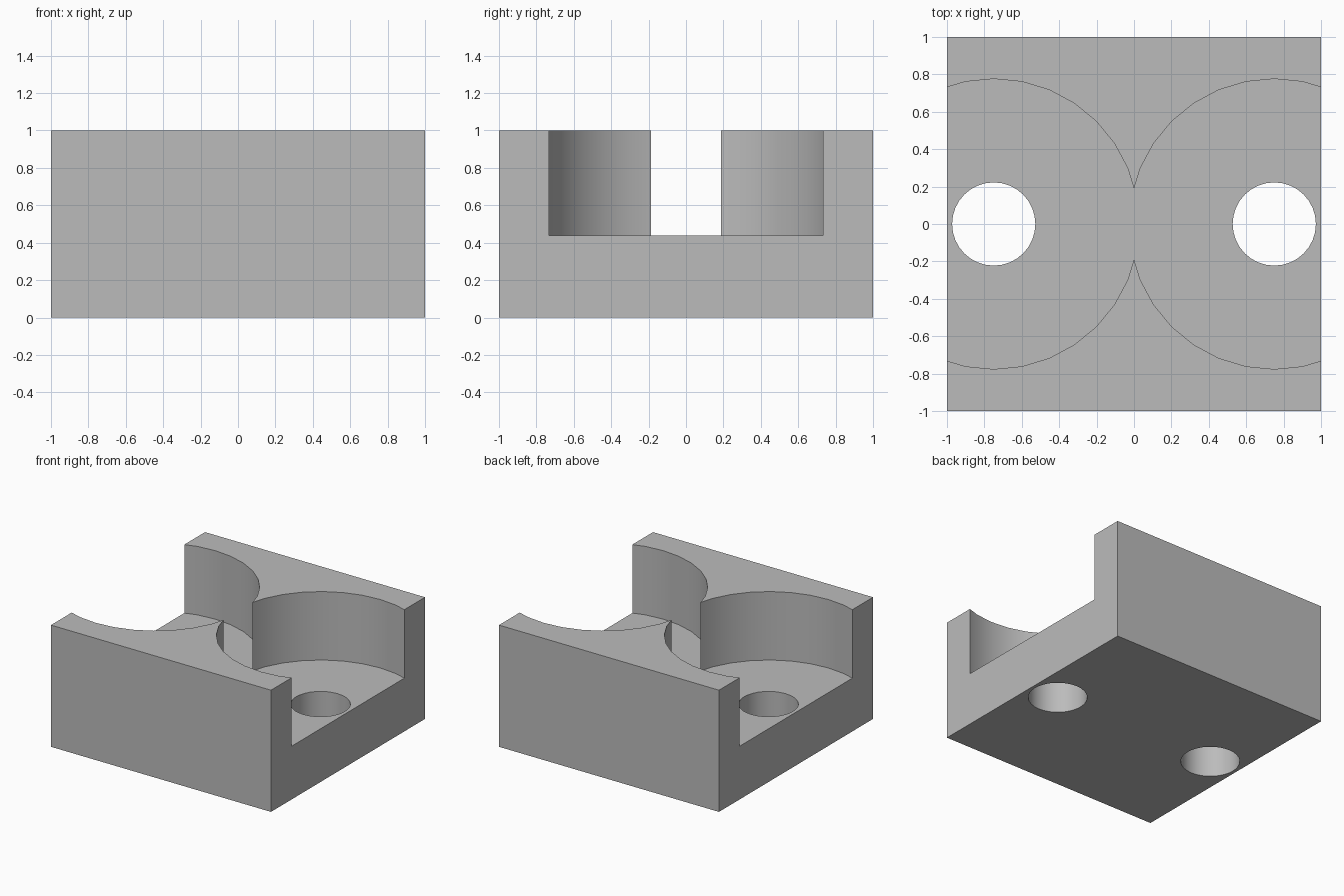
import bpy
from math import radians

default = bpy.data.objects.get("Cube")
if default:
    bpy.data.objects.remove(default, do_unlink=True)

HEIGHT, FLOOR = 1.0, 0.4375
CENTRE_X, POCKET_R, HOLE_R = 0.75, 0.776, 0.2225

# Single plain grey
grey = bpy.data.materials.new("plain_grey")
grey.use_nodes = True
colour = (0.5, 0.5, 0.5, 1)
grey.diffuse_color = colour
grey.node_tree.nodes["Principled BSDF"].inputs["Base Color"].default_value = colour

# Solid block
bpy.ops.mesh.primitive_cube_add(size=2, location=(0, 0, HEIGHT / 2))
block = bpy.context.object
block.name = "holder_block"
block.scale.z = HEIGHT / 2
bpy.ops.object.transform_apply(location=True, rotation=False, scale=True)
block.data.materials.append(grey)


def cut(name, x, radius, bottom, top, sides):
    """Cut an upright cylinder out of the block."""
    bpy.ops.mesh.primitive_cylinder_add(
        vertices=sides, radius=radius, depth=top - bottom,
        location=(x, 0, (top + bottom) / 2))
    cutter = bpy.context.object
    cutter.name = name
    cutter.hide_render = True
    cutter.data.materials.append(grey)
    mod = block.modifiers.new(name, "BOOLEAN")
    mod.operation = "DIFFERENCE"
    mod.solver = "EXACT"
    mod.object = cutter
    bpy.ops.object.select_all(action="DESELECT")
    block.select_set(True)
    bpy.context.view_layer.objects.active = block
    bpy.ops.object.modifier_apply(modifier=mod.name)
    bpy.data.objects.remove(cutter, do_unlink=True)


# Round pockets that open through the sides and meet in the middle
for side in (-1, 1):
    cut("pocket_cutter", side * CENTRE_X, POCKET_R, FLOOR, HEIGHT + 0.5, 32)

# Through holes in the pocket floors
for side in (-1, 1):
    cut("hole_cutter", side * CENTRE_X, HOLE_R, -0.5, HEIGHT, 32)

# Smooth curved walls, crisp edges
bpy.ops.object.shade_smooth_by_angle(angle=radians(30))
